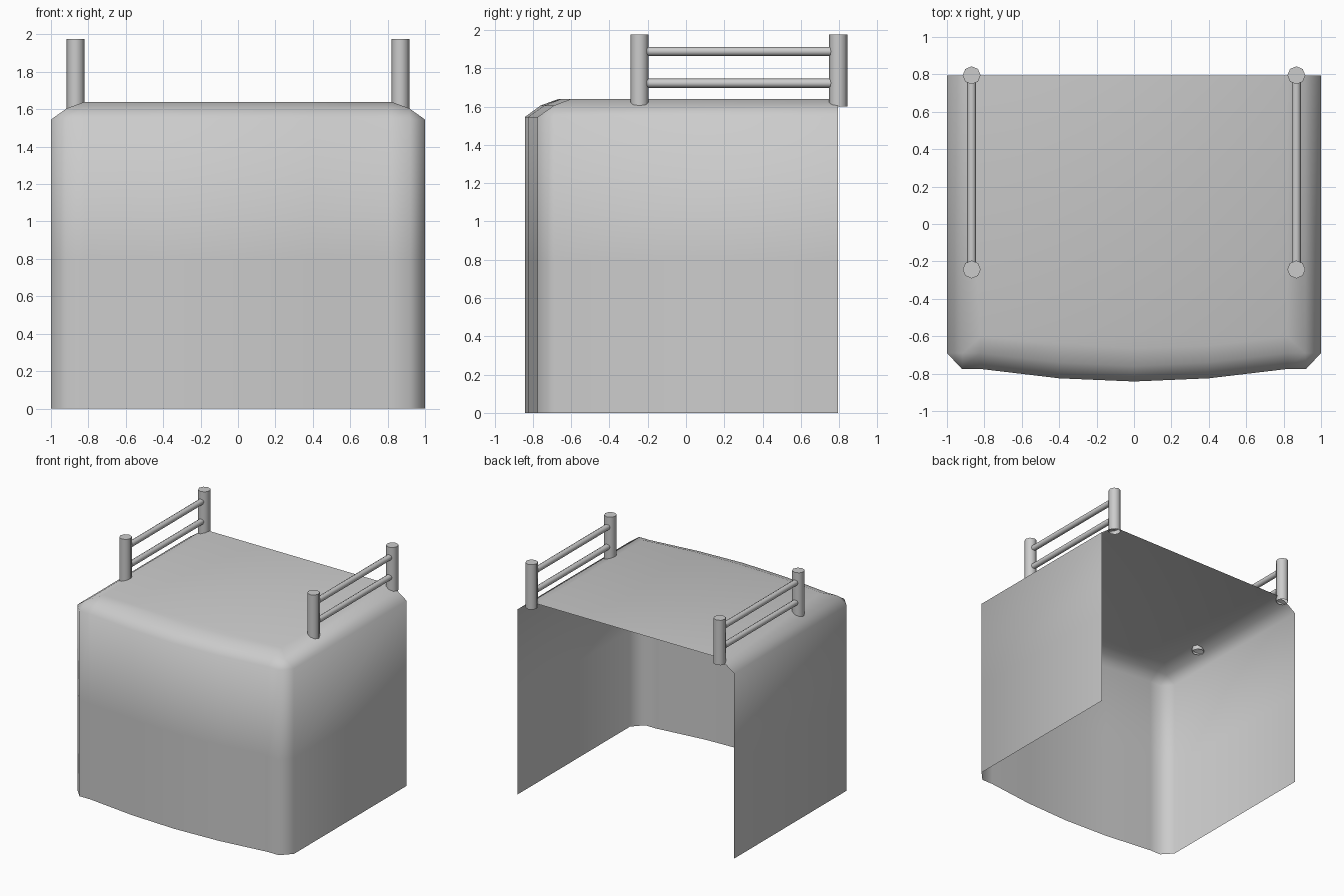
import bpy
import bmesh
from mathutils import Matrix, Vector

cube = bpy.data.objects.get("Cube")
if cube:
    bpy.data.objects.remove(cube, do_unlink=True)

grey = bpy.data.materials.new("plain_grey")
grey.use_nodes = True
colour = (0.6, 0.6, 0.6, 1)
grey.diffuse_color = colour
grey.node_tree.nodes["Principled BSDF"].inputs["Base Color"].default_value = colour

BACK = 0.795


def finish(bm, name):
    mesh = bpy.data.meshes.new(name)
    bm.to_mesh(mesh)
    bm.free()
    mesh.materials.append(grey)
    ob = bpy.data.objects.new(name, mesh)
    bpy.context.collection.objects.link(ob)
    return ob


# Cab shell: half outlines from back to front centre, mirrored into open rings
wall = [(1, BACK), (1, -.69), (.92, -.775), (.82, -.775), (.4, -.825), (0, -.842)]
shoulder = [(.915, BACK), (.915, -.69), (.915, -.69), (.82, -.69), (.4, -.74), (0, -.76)]
roof = [(.82, BACK), (.82, -.6), (.82, -.6), (.82, -.6), (.4, -.65), (0, -.665)]
levels = [(0, wall), (.8, wall), (1.545, wall), (1.605, shoulder), (1.64, roof)]

bm = bmesh.new()
rings = []
for z, half in levels:
    outline = [(-x, y) for x, y in half] + [(x, y) for x, y in half[-2::-1]]
    rings.append([bm.verts.new((x, y, z)) for x, y in outline])
for low, high in zip(rings, rings[1:]):
    for i in range(len(low) - 1):
        bm.faces.new((low[i], low[i + 1], high[i + 1], high[i]))
bm.faces.new(rings[-1])
bmesh.ops.remove_doubles(bm, verts=bm.verts, dist=0.001)
for f in bm.faces:
    f.smooth = True
finish(bm, "cab_shell")


# Round bars for the roof railings
def bar(name, start, end, radius, open_start=False):
    a, b = Vector(start), Vector(end)
    turn = (b - a).to_track_quat("Z", "Y").to_matrix().to_4x4()
    bm = bmesh.new()
    bmesh.ops.create_cone(bm, cap_ends=True, segments=8, radius1=radius,
                          radius2=radius, depth=(b - a).length)
    if open_start:
        bottom = [f for f in bm.faces if f.normal.z < -.9]
        bmesh.ops.delete(bm, geom=bottom, context="FACES")
    for f in bm.faces:
        f.smooth = len(f.verts) == 4
    for e in bm.edges:
        e.smooth = all(f.smooth for f in e.link_faces)
    bm.transform(Matrix.Translation((a + b) / 2) @ turn)
    finish(bm, name)


for side, x in (("left", .868), ("right", -.868)):
    for place, y in (("front", -.243), ("back", BACK)):
        bar(f"{side}_{place}_post", (x, y, 1.6), (x, y, 1.975), .048, True)
    for place, z in (("lower", 1.722), ("upper", 1.888)):
        bar(f"{side}_{place}_rail", (x, -.243, z), (x, BACK, z), .024)
